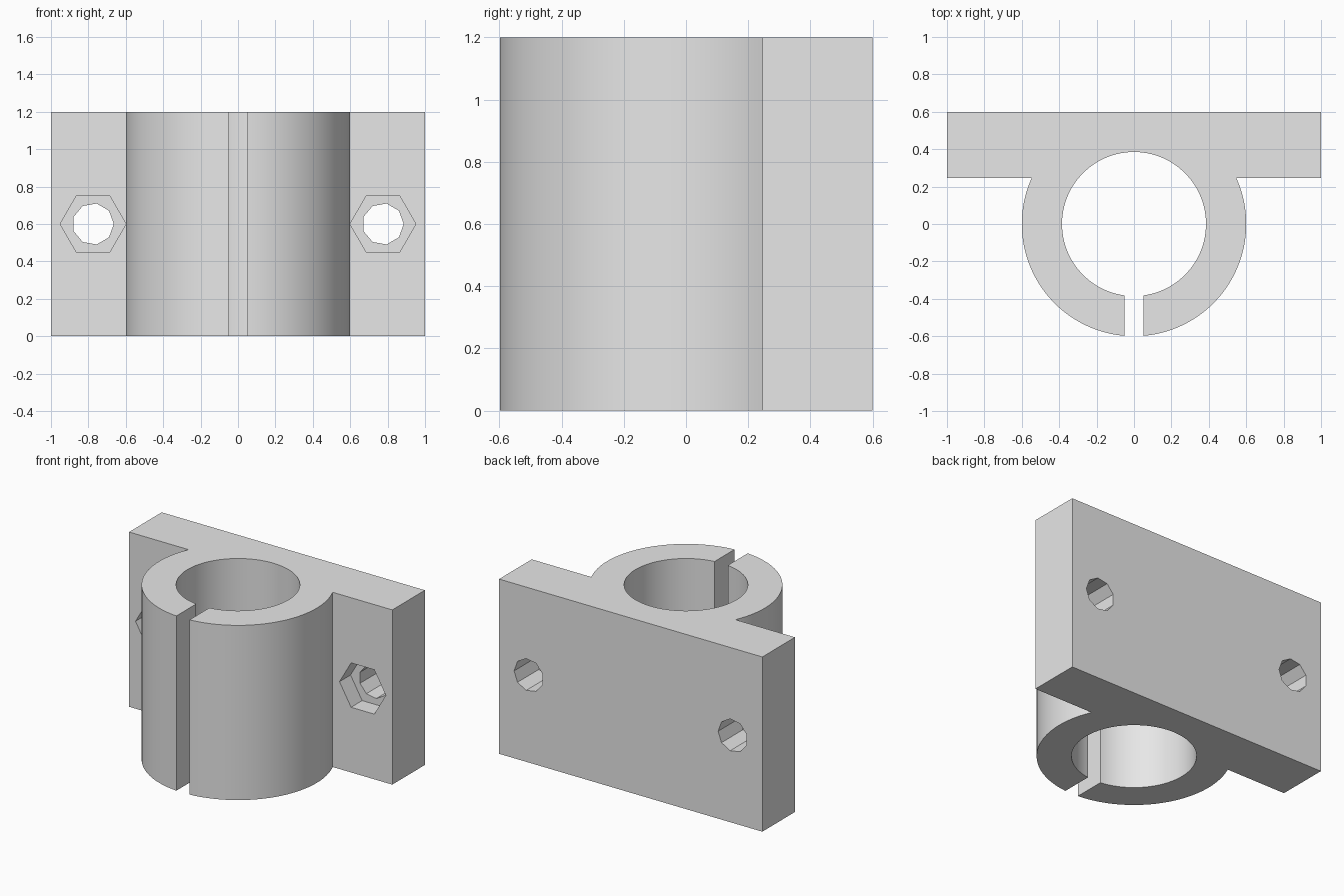
import bpy
import bmesh
from math import asin, cos, pi, sin, tau
from mathutils import Vector

default = bpy.data.objects.get("Cube")
if default:
    bpy.data.objects.remove(default, do_unlink=True)

HEIGHT = 1.2
OUTER, INNER = 0.6, 0.385
SLOT = 0.05            # half width of the clamp slot
PLATE_FRONT, PLATE_BACK = 0.246, 0.6
BOLT_X, BOLT_Z = 0.775, 0.6

grey = bpy.data.materials.new("plain_grey")
grey.use_nodes = True
grey.diffuse_color = (0.8, 0.8, 0.8, 1)
grey.node_tree.nodes["Principled BSDF"].inputs["Base Color"].default_value = (0.8, 0.8, 0.8, 1)


def arc(radius, start, end, steps):
    return [(radius * cos(start + (end - start) * i / steps),
             radius * sin(start + (end - start) * i / steps)) for i in range(steps + 1)]


def prism(name, points, push):
    """Extrude a closed outline of 3D points along a vector."""
    bm = bmesh.new()
    face = bm.faces.new([bm.verts.new(p) for p in points])
    grown = bmesh.ops.extrude_face_region(bm, geom=[face], use_keep_orig=True)
    moved = [v for v in grown["geom"] if isinstance(v, bmesh.types.BMVert)]
    bmesh.ops.translate(bm, verts=moved, vec=Vector(push))
    bmesh.ops.recalc_face_normals(bm, faces=bm.faces)
    mesh = bpy.data.meshes.new(name)
    bm.to_mesh(mesh)
    bm.free()
    mesh.materials.append(grey)
    obj = bpy.data.objects.new(name, mesh)
    bpy.context.collection.objects.link(obj)
    return obj


# Split ring and mounting plate share one outline
slot_out, slot_in = asin(SLOT / OUTER), asin(SLOT / INNER)
meet = asin(PLATE_FRONT / OUTER)
right_arc = arc(OUTER, -pi / 2 + slot_out, meet, 44)
left_arc = [(-x, y) for x, y in reversed(right_arc)]
bore = arc(INNER, -pi / 2 - slot_in, -pi / 2 - tau + slot_in, 96)
plate = [(1, PLATE_FRONT), (1, PLATE_BACK), (-1, PLATE_BACK), (-1, PLATE_FRONT)]
outline = right_arc + plate + left_arc + bore
clamp = prism("clamp_bracket", [(x, y, 0) for x, y in outline], (0, 0, HEIGHT))


# Bolt holes with hexagonal nut pockets in the front of the plate
def cut(x, radius, sides, start, depth):
    ring = arc(radius, 0, tau, sides)[:-1]
    cutter = prism("bolt_cutter", [(x + u, start, BOLT_Z + v) for u, v in ring], (0, depth, 0))
    cutter.hide_render = True
    mod = clamp.modifiers.new("bolt_cut", "BOOLEAN")
    mod.operation = "DIFFERENCE"
    mod.solver = "EXACT"
    mod.object = cutter
    bpy.ops.object.modifier_apply(modifier=mod.name)
    bpy.data.objects.remove(cutter, do_unlink=True)


bpy.ops.object.select_all(action="DESELECT")
clamp.select_set(True)
bpy.context.view_layer.objects.active = clamp
for side in (-1, 1):
    cut(side * BOLT_X, 0.176, 6, PLATE_FRONT - 0.05, 0.17)
    cut(side * BOLT_X, 0.111, 9, PLATE_FRONT - 0.05, 0.5)

bpy.ops.object.shade_smooth_by_angle(angle=pi / 9)
